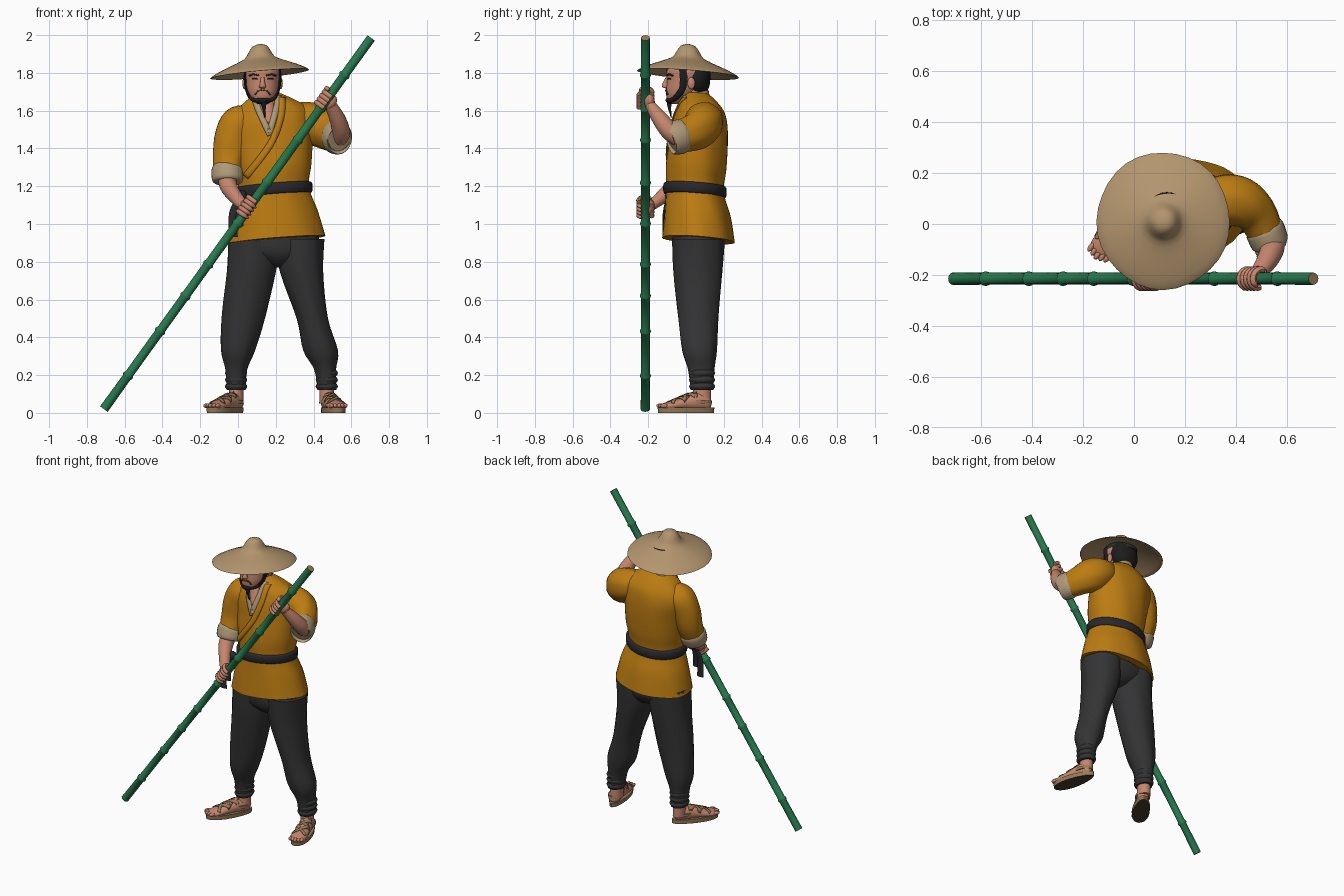
import bpy, bmesh, math
from mathutils import Vector, Matrix
from mathutils.bvhtree import BVHTree

old = bpy.data.objects.get("Cube")
if old:
    bpy.data.objects.remove(old, do_unlink=True)


def material(name, r, g, b):
    m = bpy.data.materials.new(name)
    m.use_nodes = True
    m.diffuse_color = (r, g, b, 1)
    m.node_tree.nodes["Principled BSDF"].inputs["Base Color"].default_value = (r, g, b, 1)
    return m


ochre = material("ochre cloth", .5, .2, .006)
charcoal = material("charcoal trousers", .034, .034, .036)
belt_black = material("belt cloth", .022, .022, .026)
green = material("bamboo green", .02, .19, .075)
skin = material("skin", .56, .24, .155)
straw = material("straw", .45, .3, .155)
linen = material("linen", .43, .32, .19)
sandal = material("sandal fibre", .31, .2, .1)
brown = material("sole brown", .07, .045, .027)
black = material("hair black", .012, .012, .013)
made = []


def finish(name, bm, *mats):
    bmesh.ops.recalc_face_normals(bm, faces=bm.faces)
    mesh = bpy.data.meshes.new(name)
    bm.to_mesh(mesh)
    bm.free()
    for m in mats:
        mesh.materials.append(m)
    ob = bpy.data.objects.new(name, mesh)
    bpy.context.collection.objects.link(ob)
    made.append(ob)
    return ob


def spline(pts, steps):
    # Smooth curve passing through every point
    out = []
    for i in range(len(pts) - 1):
        p = [Vector(pts[max(0, min(len(pts) - 1, i + k))]) for k in (-1, 0, 1, 2)]
        for s in range(steps):
            t = s / steps
            out.append(p[1] + (p[2] - p[0]) * t / 2
                       + (p[0] * 2 - p[1] * 5 + p[2] * 4 - p[3]) * t * t / 2
                       + (p[1] * 3 - p[0] - p[2] * 3 + p[3]) * t ** 3 / 2)
    return out + [Vector(pts[-1])]


def loft(name, mats, pts, ref=None, sides=24, steps=4, lean=(0, 0), ripple=0, waves=7):
    # Each point is x, y, z and two radii; ref None keeps the sections level
    mats = mats if isinstance(mats, tuple) else (mats,)
    rows = spline(pts, steps)
    centres = [Vector(r[:3]) for r in rows]
    bm = bmesh.new()
    rings = []
    for i, r in enumerate(rows):
        u, v = Vector((1, 0, 0)), Vector((0, 1, 0))
        if ref:
            t = (centres[min(i + 1, len(rows) - 1)] - centres[max(i - 1, 0)]).normalized()
            u = t.cross(Vector(ref)).normalized()
            v = t.cross(u)
        ring = []
        for k in range(sides):
            a = math.tau * k / sides
            w = 1 + ripple * math.sin(waves * a + r[2] * 9)
            off = u * r[3] * math.cos(a) * w + v * r[4] * math.sin(a) * w
            off.z += lean[0] * off.x + lean[1] * off.y
            ring.append(bm.verts.new(centres[i] + off))
        rings.append(ring)
    for a, b in zip(rings, rings[1:]):
        for k in range(sides):
            n = (k + 1) % sides
            bm.faces.new((a[k], a[n], b[n], b[k]))
    for ring in (rings[0], rings[-1]):
        bm.faces.new(ring).material_index = len(mats) - 1
    return finish(name, bm, *mats)


def ball(name, mat, loc, size, rot=(0, 0, 0)):
    bm = bmesh.new()
    bmesh.ops.create_uvsphere(bm, u_segments=16, v_segments=10, radius=1)
    ob = finish(name, bm, mat)
    ob.location, ob.scale, ob.rotation_euler = loc, size, rot
    return ob


def ribbon(name, mat, target, pts, width, ray=(0, 1, 0), lift=.004):
    # Thin strip laid on the surface of another part
    mesh, ray = target.data, Vector(ray)
    tree = BVHTree.FromPolygons([v.co for v in mesh.vertices], [p.vertices for p in mesh.polygons])
    path, rows = spline(pts, 8), []
    bm = bmesh.new()
    for i, p in enumerate(path):
        t = path[min(i + 1, len(path) - 1)] - path[max(i - 1, 0)]
        side = t.cross(ray).normalized() * width / 2
        row = []
        for k in (-1, 0, 1):
            q = p + side * k
            hit = tree.ray_cast(q, ray)[0] or tree.find_nearest(q)[0]
            row.append(bm.verts.new(hit - ray * lift))
        rows.append(row)
    for a, b in zip(rows, rows[1:]):
        for k in (0, 1):
            bm.faces.new((a[k], a[k + 1], b[k + 1], b[k]))
    ob = finish(name, bm, mat)
    ob.modifiers.new("thickness", "SOLIDIFY").thickness = .005
    ob.modifiers["thickness"].offset = 0
    return ob


# Trousers
loft("hips", charcoal, [(.2, .065, .97, .22, .14), (.2, .065, .86, .23, .135),
                        (.22, .065, .8, .13, .1), (.23, .065, .77, .05, .05)])
loft("right_trouser_leg", charcoal, [
    (.08, .065, .92, .135, .14), (.07, .065, .75, .13, .13), (.03, .065, .5, .115, .106),
    (0, .07, .33, .09, .092), (-.01, .08, .23, .058, .07), (-.01, .085, .12, .05, .06)], ripple=.02)
loft("left_trouser_leg", charcoal, [
    (.325, .065, .92, .13, .14), (.335, .065, .75, .115, .13), (.395, .065, .5, .083, .106),
    (.437, .07, .33, .092, .092), (.46, .08, .23, .058, .07), (.47, .085, .12, .05, .06)], ripple=.02)

# Ankle wraps, feet and sandals
for side, ax, loc, turn in (("right", -.01, (-.065, -.005, 0), -34), ("left", .47, (.5, 0, 0), 14)):
    for z in (.14, .175, .21):
        loft(side + "_ankle_wrap", charcoal, [(ax, .085, z - .016, .05, .06), (ax, .085, z, .059, .069),
                                              (ax, .085, z + .016, .05, .06)], steps=3)
    loft(side + "_ankle", skin, [(ax, .085, .16, .038, .045), (ax, .083, .05, .04, .05)])
    foot = loft(side + "_foot", skin, [
        (0, .135, .05, .012, .012), (0, .12, .05, .034, .034), (0, .07, .06, .04, .05),
        (0, 0, .052, .044, .04), (0, -.07, .04, .051, .026), (0, -.12, .034, .046, .018),
        (0, -.14, .032, .02, .01)], ref=(0, 0, 1))
    sole = loft(side + "_sandal_sole", (sandal, brown), [(0, 0, 0, .054, .152), (0, 0, .028, .056, .155)], steps=1)
    for v in sole.data.vertices:
        v.co.x *= 1 - v.co.y * 1.3
    for p in sole.data.polygons:
        p.material_index = int(p.normal.z < -.5)
    parts = [foot, sole]
    for s in (-1, 1):
        parts += [ribbon(side + "_sandal_strap", sandal, foot, [(s * x, y, .3) for x, y in path], .018, (0, 0, -1))
                  for path in (((-.045, -.085), (0, -.055), (.042, -.01)), ((-.04, -.02), (0, 0), (.038, .05)))]
    parts.append(loft(side + "_heel_strap", sandal, [(0, .075, .05, .047, .066), (0, .075, .068, .047, .064)], steps=1))
    for k in range(5):
        parts.append(ball(side + "_toe", skin, (-.038 + k * .019, -.128 - .012 * (1 - abs(k - 2) / 2), .038),
                          (.011, .022, .012)))
    for ob in parts:
        ob.matrix_world = (Matrix.Translation(loc) @ Matrix.Rotation(math.radians(turn), 4, "Z")
                           @ Matrix.LocRotScale(ob.location, ob.rotation_euler, ob.scale))

# Tunic, belt and lapels
lean = (.08, -.07)
tunic = loft("tunic", ochre, [
    (.2, .065, .915, .26, .192), (.195, .06, 1.05, .228, .175), (.19, .047, 1.18, .188, .152),
    (.19, .055, 1.3, .2, .16), (.185, .068, 1.43, .21, .155), (.175, .075, 1.53, .218, .145),
    (.175, .078, 1.6, .195, .125), (.16, .07, 1.655, .125, .092), (.15, .06, 1.69, .066, .062)],
    sides=40, steps=5, lean=lean, ripple=.012)
loft("belt", belt_black, [(.19, .047, z, .19 + d, .154 + d) for z, d in
                          ((1.15, .004), (1.158, .013), (1.2, .013), (1.208, .004))],
     sides=40, steps=2, lean=lean)
ball("belt_knot", belt_black, (.015, -.085, 1.15), (.032, .026, .03))
for x, low in ((-.025, .93), (.005, .99)):
    loft("belt_tail", belt_black, [(.012, -.095, 1.15, .016, .008), (x, -.115, 1.06, .022, .008),
                                   (x, -.12, low, .024, .006)], sides=10)
ribbon("bare_chest", skin, tunic, [(.15, -.4, 1.67), (.155, -.4, 1.59), (.163, -.4, 1.54)], .07)
ribbon("right_linen_collar", linen, tunic, [(.085, -.4, 1.68), (.11, -.4, 1.6), (.17, -.4, 1.47)], .032, lift=.007)
ribbon("left_linen_collar", linen, tunic, [(.215, -.4, 1.68), (.2, -.4, 1.6), (.165, -.4, 1.48)], .032, lift=.007)
ribbon("crossing_lapel", ochre, tunic, [(.235, -.4, 1.67), (.225, -.4, 1.56), (.17, -.4, 1.42),
                                        (.04, -.4, 1.25)], .035, lift=.009)
loft("neck_collar", linen, [(.145, .055, 1.66, .075, .07), (.143, .055, 1.695, .066, .064)], lean=(0, .25))

# Sleeves, cuffs and forearms
loft("right_sleeve", ochre, [(.07, .065, 1.59, .05, .05), (.01, .06, 1.54, .09, .095), (-.025, .05, 1.46, .088, .1),
                             (-.045, .035, 1.36, .08, .09), (-.055, 0, 1.27, .072, .075)], ref=(1, 0, 0), ripple=.02)
loft("right_cuff", linen, [(-.053, .012, 1.3, .07, .07), (-.055, .006, 1.285, .08, .085),
                           (-.055, -.015, 1.235, .078, .083), (-.055, -.02, 1.222, .066, .07)], ref=(1, 0, 0))
loft("right_forearm", skin, [(-.06, .01, 1.27, .05, .05), (-.05, -.06, 1.2, .046, .046),
                             (-.01, -.13, 1.14, .036, .036), (.03, -.185, 1.095, .026, .03)], ref=(1, 0, 0))
loft("left_sleeve", ochre, [(.27, .085, 1.57, .07, .07), (.35, .095, 1.55, .1, .1), (.42, .085, 1.52, .1, .11),
                            (.48, .04, 1.485, .083, .098), (.52, -.04, 1.46, .07, .085)], ref=(0, 0, 1), ripple=.02)
loft("left_cuff", linen, [(.51, -.015, 1.465, .07, .08), (.515, -.025, 1.463, .078, .092),
                          (.535, -.075, 1.455, .074, .088), (.538, -.083, 1.453, .06, .074)], ref=(0, 0, 1))
loft("left_forearm", skin, [(.53, -.02, 1.44, .045, .045), (.545, -.085, 1.49, .048, .048),
                            (.525, -.14, 1.56, .042, .042), (.49, -.19, 1.63, .027, .032)], ref=(1, 0, 0))

# Bamboo staff with swollen joints
low, high = Vector((-.71, -.215, .02)), Vector((.705, -.215, 1.985))
along = (high - low).normalized()
rows = [(*low, .025, .025)]
for t in (.09, .21, .305, .39, .5, .61, .725, .81, .9):
    for d, r in ((-.012, .0235), (-.003, .029), (.003, .029), (.012, .0235)):
        rows.append((*(low + (high - low) * t + along * d), r, r))
rows.append((*high, .024, .024))
loft("bamboo_staff", (green, sandal), rows, ref=(0, 1, 0), sides=12, steps=1)

# Hands gripping the staff
across = Vector((0, 1, 0)).cross(along)
for side, z, sign in (("right", 1.08, -1), ("left", 1.655, 1)):
    grip = low + (high - low) * ((z - low.z) / (high.z - low.z))
    ball(side + "_palm", skin, grip + Vector((sign * .018, .022, -sign * .008)), (.036, .028, .044),
         (0, math.atan2(along.x, along.z), 0))
    for k in range(5):
        thumb = k == 4
        arc = []
        for s in range(7):
            a = math.radians(70 + s * (28 if thumb else 42)) * (sign if thumb else -sign)
            c = grip + along * (k * .023 - .04) + (across * math.cos(a) + Vector((0, 1, 0)) * math.sin(a)) * .036
            arc.append((*c, .013, .013) if s < 6 else (*c, .006, .006))
        loft(side + ("_thumb" if thumb else "_finger"), skin, arc, ref=along, sides=8, steps=2)

# Head and face
loft("neck", skin, [(.145, .055, 1.62, .058, .058), (.135, .035, 1.76, .056, .06)])
head = loft("head", skin, [(.13, -.05, 1.635, .026, .03), (.13, -.043, 1.655, .054, .056), (.13, -.02, 1.7, .08, .086),
                           (.13, .004, 1.76, .091, .106), (.13, .012, 1.82, .095, .112), (.13, .015, 1.87, .06, .08)])
loft("nose", skin, [(.13, -.098, 1.775, .01, .01), (.13, -.108, 1.745, .013, .016),
                    (.13, -.108, 1.727, .019, .019), (.13, -.1, 1.718, .012, .01)], sides=12)
loft("hair", black, [(.13, .06, 1.7, .062, .05), (.13, .06, 1.73, .085, .064), (.13, .055, 1.78, .096, .074),
                     (.13, .05, 1.86, .08, .075)])
for s in (-1, 1):
    def at(x):
        return .13 + s * x
    ball("ear", skin, (at(.095), .028, 1.745), (.012, .02, .032))
    loft("sideburn_strap", black, [(at(.088), -.015, 1.84, .008, .026), (at(.091), -.012, 1.77, .009, .022),
                                   (at(.083), -.022, 1.71, .009, .019), (at(.058), -.058, 1.665, .012, .016),
                                   (at(.015), -.096, 1.652, .012, .013)], ref=(0, 1, 0), sides=10)
    ribbon("eyebrow", black, head, [(at(.02), -.3, 1.786), (at(.05), -.3, 1.792), (at(.07), -.3, 1.784)], .008, lift=.002)
    ribbon("eye", black, head, [(at(.028), -.3, 1.768), (at(.055), -.3, 1.769)], .007, lift=.002)
    ribbon("moustache", brown, head, [(at(.004), -.3, 1.708), (at(.025), -.3, 1.704), (at(.04), -.3, 1.685)], .007)
ball("chin_beard", black, (.13, -.083, 1.655), (.042, .025, .02))
loft("goatee", black, [(.132, -.085, 1.66, .025, .02), (.137, -.088, 1.62, .011, .01), (.142, -.078, 1.565, .003, .003)],
     sides=10)

# Straw hat
loft("straw_hat", straw, [(.115, .012, z, r, r * 1.03) for r, z in (
    (.008, 1.952), (.038, 1.942), (.06, 1.91), (.08, 1.88), (.13, 1.856), (.2, 1.828), (.255, 1.8),
    (.255, 1.792), (.2, 1.815), (.12, 1.84), (.08, 1.85))],
    sides=32, steps=2, lean=(.09, -.07), ripple=.008, waves=5)
loft("hat_inner_band", belt_black, [(.125, .015, 1.81, .099, .117), (.125, .015, 1.85, .099, .117)], steps=1)

bpy.ops.object.select_all(action="DESELECT")
for ob in made:
    ob.select_set(True)
bpy.context.view_layer.objects.active = made[0]
bpy.ops.object.shade_smooth_by_angle(angle=math.radians(45))
